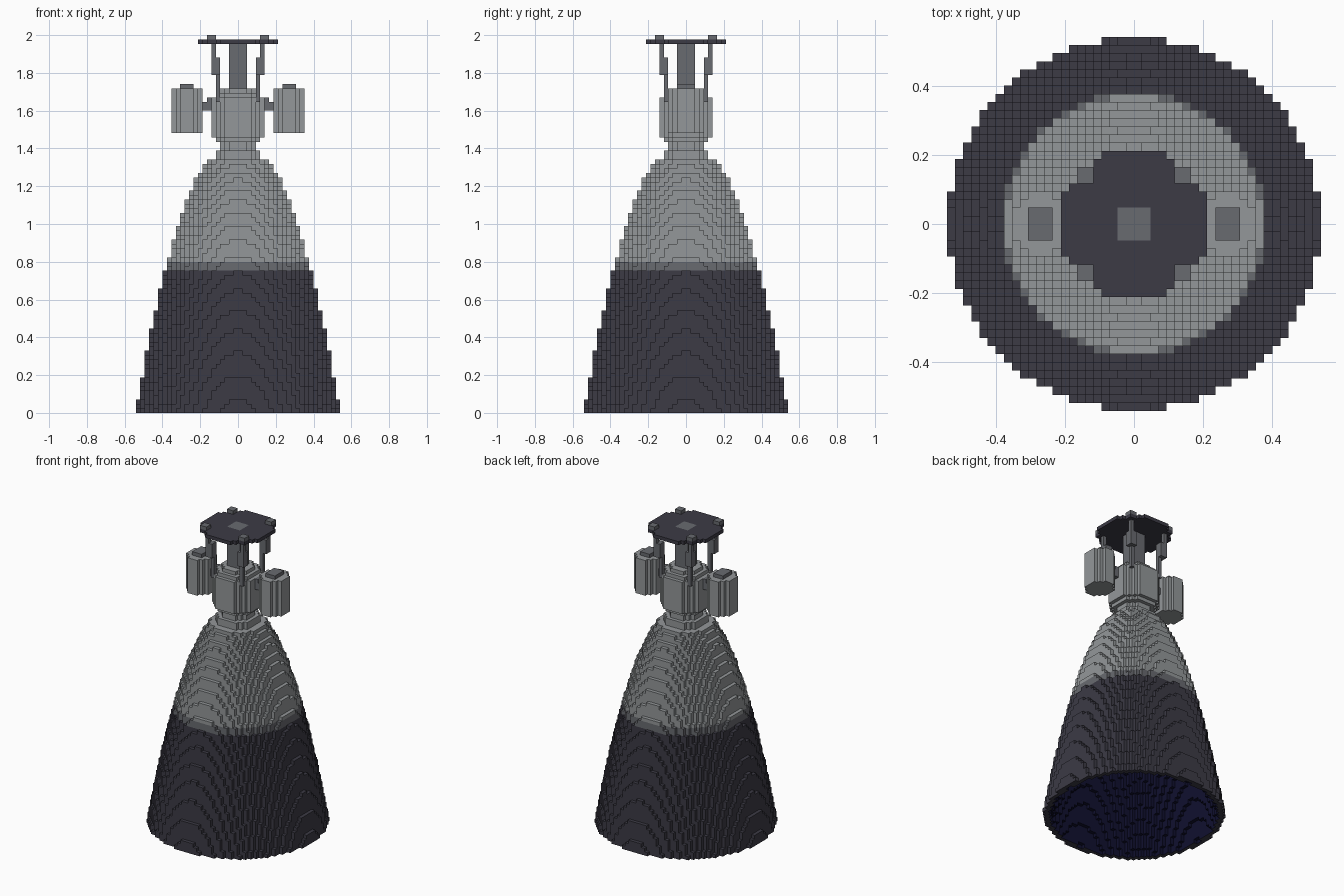
import bpy
import math
from mathutils import Vector

cube = bpy.data.objects.get("Cube")
if cube:
    bpy.data.objects.remove(cube)

V = 2 / 85  # edge of one block


def material(name, rgb):
    m = bpy.data.materials.new(name)
    m.use_nodes = True
    colour = (*rgb, 1)
    m.diffuse_color = colour
    bsdf = next(n for n in m.node_tree.nodes if n.type == 'BSDF_PRINCIPLED')
    bsdf.inputs["Base Color"].default_value = colour
    return m


DARK = material("charcoal", (.045, .043, .06))
LIGHT = material("light grey", (.295, .31, .32))
MID = material("mid grey", (.14, .145, .16))
NAVY = material("navy interior", (.005, .005, .028))

AXES = [(1, 0, 0), (-1, 0, 0), (0, 1, 0), (0, -1, 0), (0, 0, 1), (0, 0, -1)]


def block_part(name, cells, materials, rule=None):
    """Outer skin of a set of grid cells; rule(cell, normal) picks the slot."""
    cells = set(cells)
    index, faces, slots = {}, [], []
    for cell in sorted(cells):
        for axis in AXES:
            n = Vector(axis)
            if tuple(c + a for c, a in zip(cell, axis)) in cells:
                continue
            u = Vector((axis[2], axis[0], axis[1]))
            w = n.cross(u)
            mid = Vector(cell) + Vector((.5, .5, .5)) + n / 2
            quad = []
            for a, b in ((-1, -1), (1, -1), (1, 1), (-1, 1)):
                p = mid + (u * a + w * b) / 2
                key = tuple(round(c) for c in p)
                quad.append(index.setdefault(key, len(index)))
            faces.append(quad)
            slots.append(rule(cell, n) if rule else 0)
    mesh = bpy.data.meshes.new(name)
    mesh.from_pydata([Vector(k) * V for k in index], [], faces)
    for m in materials:
        mesh.materials.append(m)
    mesh.polygons.foreach_set("material_index", slots)
    mesh.update()
    obj = bpy.data.objects.new(name, mesh)
    bpy.context.collection.objects.link(obj)
    return obj


def box(x, y, z):
    return [(i, j, k) for i in range(*x) for j in range(*y) for k in range(*z)]


def disc(radius, z, cx=0, inner=0):
    """Round slab of cells; cx is the centre along x."""
    n = math.ceil(radius) + 1
    lo = math.floor(cx) - n
    return [(i, j, k) for i, j, k in box((lo, lo + 2 * n + 2), (-n, n), z)
            if inner <= math.hypot(i + .5 - cx, j + .5) <= radius]


# Bell nozzle: hollow parabolic shell, dark skirt, narrow band, light top
def bell_radius(k):
    depth = 59.5 - k
    return (.6 + math.sqrt(.36 + .548 * (depth - .5))) / .274 - .12


def bell_colour(cell, n):
    x, y, k = cell
    inward = n.x * (x + .5) + n.y * (y + .5) < 0
    if inward or (n.z < 0 and k > 0):
        return 3
    return 0 if k < 32 else 1 if k < 34 else 2


bell = []
for k in range(57):
    r = bell_radius(k)
    bell += disc(r, (k, k + 1), inner=r - 1.4 if k < 54 else 0)
block_part("bell_nozzle", bell, [DARK, MID, LIGHT, NAVY], bell_colour)

# Throat and combustion chamber
chamber = []
for r, z in ((5.2, (57, 59)), (4.3, (59, 61)), (5.3, (61, 62)),
             (6.1, (62, 71)), (5.3, (71, 72)), (4.3, (72, 73))):
    chamber += disc(r, z)
block_part("combustion_chamber", chamber, [LIGHT])

# Feed column and mounting plate
column = box((-2, 2), (-2, 2), (73, 84))
block_part("feed_column", column, [MID])
block_part("mounting_plate", set(disc(9.3, (83, 84))) - set(column), [DARK])

# Side pumps with caps and stepped connecting arms
for side, s in (("left", 1), ("right", -1)):
    block_part(side + "_pump", disc(3.66, (63, 73), cx=11.5 * s), [LIGHT])

    def span(a, b):
        return (a, b) if s > 0 else (-b, -a)

    block_part(side + "_pump_cap", box(span(10, 13), (-2, 2), (73, 74)), [MID])
    arm = box(span(4, 7), (-1, 1), (69, 71)) + box(span(6, 9), (-1, 1), (68, 70))
    block_part(side + "_pump_arm", arm, [MID])

# Four stepped struts leaning outward, each with a bolt above the plate
for depth, t in (("front", -1), ("back", 1)):
    for side, s in (("left", 1), ("right", -1)):
        strut = []
        for a, b, z in ((4, 5, (70, 76)), (4, 6, (76, 80)),
                        (5, 6, (80, 83)), (5, 7, (84, 85))):
            xs = (a, b) if s > 0 else (-b, -a)
            ys = (a, b) if t > 0 else (-b, -a)
            strut += box(xs, ys, z)
        block_part(f"{depth}_{side}_strut", strut, [MID])
